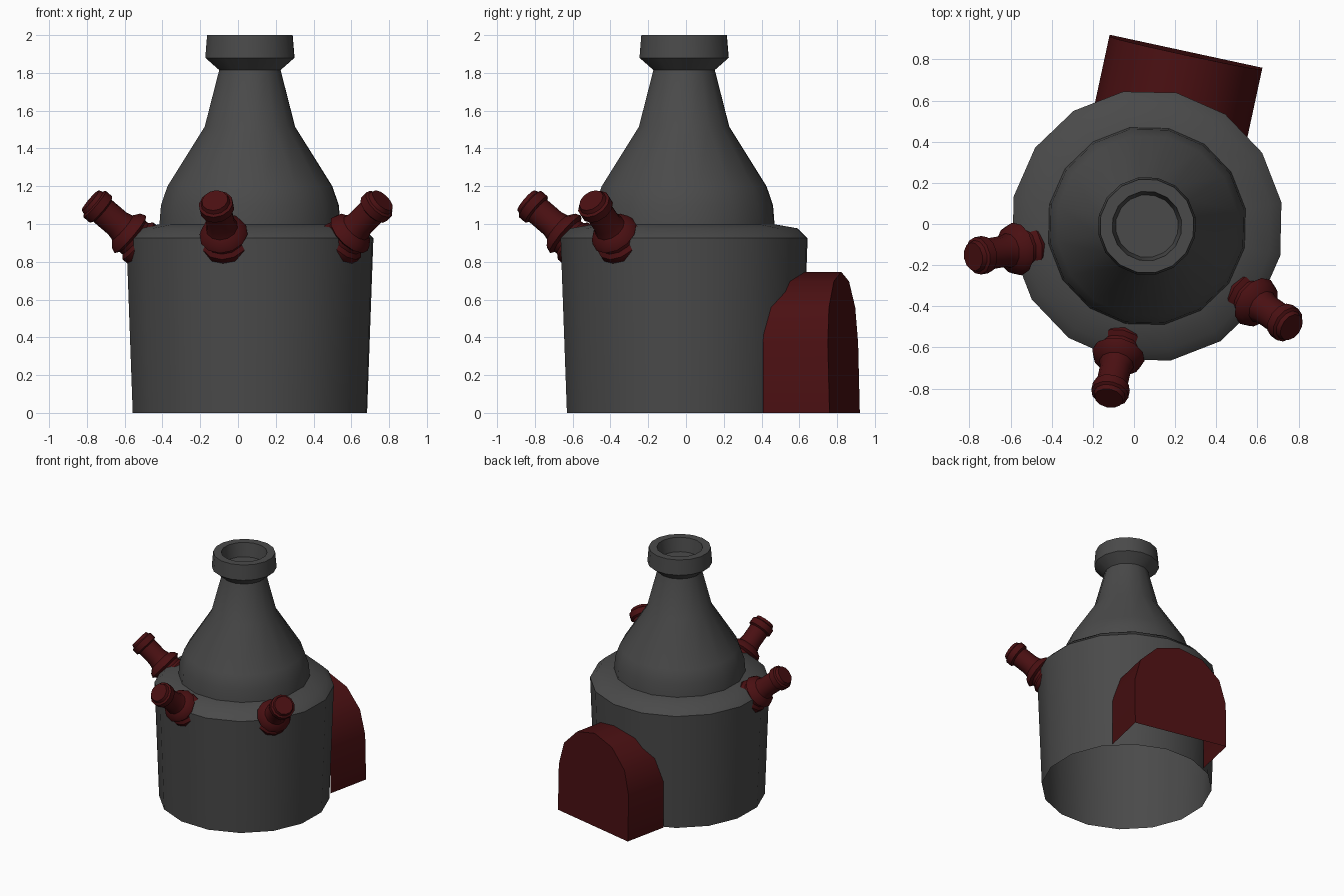
import bpy, bmesh, math
from mathutils import Vector, Matrix

if "Cube" in bpy.data.objects:
    bpy.data.objects.remove(bpy.data.objects["Cube"])

CX, CY = 0.063, -0.01          # axis of the main body
OFFSET = math.radians(10)      # rotation of the 16-sided body


def material(name, rgb):
    m = bpy.data.materials.new(name)
    m.diffuse_color = (*rgb, 1)
    m.use_nodes = True
    m.node_tree.nodes["Principled BSDF"].inputs["Base Color"].default_value = m.diffuse_color
    return m


GREY = material("dark_grey", (0.068, 0.068, 0.068))
RED = material("dark_red", (0.068, 0.005, 0.006))


def finish(bm, name, mat, matrix=Matrix(), angle=35):
    mesh = bpy.data.meshes.new(name)
    bm.to_mesh(mesh)
    bm.free()
    obj = bpy.data.objects.new(name, mesh)
    bpy.context.collection.objects.link(obj)
    obj.matrix_world = matrix
    mesh.materials.append(mat)
    bpy.ops.object.select_all(action='DESELECT')
    obj.select_set(True)
    bpy.context.view_layer.objects.active = obj
    bpy.ops.object.shade_smooth_by_angle(angle=math.radians(angle))
    return obj


def lathe(name, profile, mat, matrix, sides=16, offset=0.0, cap=False):
    """Revolve (radius, height) points; the start stays open."""
    bm = bmesh.new()
    rings = []
    for r, z in profile:
        ring = []
        for i in range(sides):
            a = offset + math.tau * i / sides
            ring.append(bm.verts.new((r * math.cos(a), r * math.sin(a), z)))
        rings.append(ring)
    for lo, hi in zip(rings, rings[1:]):
        for i in range(sides):
            j = (i + 1) % sides
            bm.faces.new((lo[i], lo[j], hi[j], hi[i]))
    if cap:
        bm.faces.new(rings[-1])
    return finish(bm, name, mat, matrix)


centre = Matrix.Translation((CX, CY, 0))

# Wide lower drum, open underneath, with a bevelled shoulder
lathe("drum", [(0.63, 0), (0.664, 0.925), (0.61, 0.977), (0.46, 1.003)],
      GREY, centre, offset=OFFSET)

# Bottle-shaped hood with a flared rim and a shallow recess
lathe("hood", [(0.487, 0.99), (0.478, 1.1), (0.443, 1.2), (0.243, 1.515),
               (0.165, 1.815), (0.24, 1.88), (0.23, 2.0), (0.17, 2.0),
               (0.153, 1.89)],
      GREY, centre, offset=OFFSET, cap=True)

# Arched doorway housing at the back, open underneath and towards the drum
out = math.radians(77.8)
d = Vector((math.cos(out), math.sin(out), 0))
side = Vector((d.y, -d.x, 0))
front_mid = Vector((0.253, 0.84, 0))
arch = [(0.38, 0)]
for k in range(7):
    a = math.pi * k / 6
    arch.append((0.38 * math.cos(a), 0.37 + 0.377 * math.sin(a)))
arch.append((-0.38, 0))
bm = bmesh.new()
outer, inner = [], []
for u, z in arch:
    p = front_mid + side * u + Vector((0, 0, z))
    outer.append(bm.verts.new(p - d * 0.025 * z))
    inner.append(bm.verts.new(p - d * 0.36))
for i in range(len(arch) - 1):
    bm.faces.new((outer[i], inner[i], inner[i + 1], outer[i + 1]))
bm.faces.new(outer)
bmesh.ops.recalc_face_normals(bm, faces=bm.faces)
finish(bm, "arched_housing", RED)

# Three tilted spouts around the shoulder
spout = [(0.10, -0.43), (0.128, -0.375), (0.128, -0.335), (0.108, -0.315),
         (0.108, -0.295), (0.13, -0.28), (0.118, -0.25), (0.085, -0.225),
         (0.076, -0.19), (0.076, -0.085), (0.092, -0.075), (0.092, -0.03),
         (0.078, -0.022), (0.07, 0.0)]
tilt = math.radians(40)
for n, deg in enumerate((190, 257.5, 325)):
    az = math.radians(deg)
    tip = Vector((CX + 0.858 * math.cos(az), CY + 0.858 * math.sin(az), 1.125))
    axis = Vector((math.cos(az) * math.cos(tilt),
                   math.sin(az) * math.cos(tilt), math.sin(tilt)))
    m = Matrix.Translation(tip) @ axis.to_track_quat('Z', 'Y').to_matrix().to_4x4()
    lathe(f"spout_{n + 1}", spout, RED, m, sides=12, cap=True)
